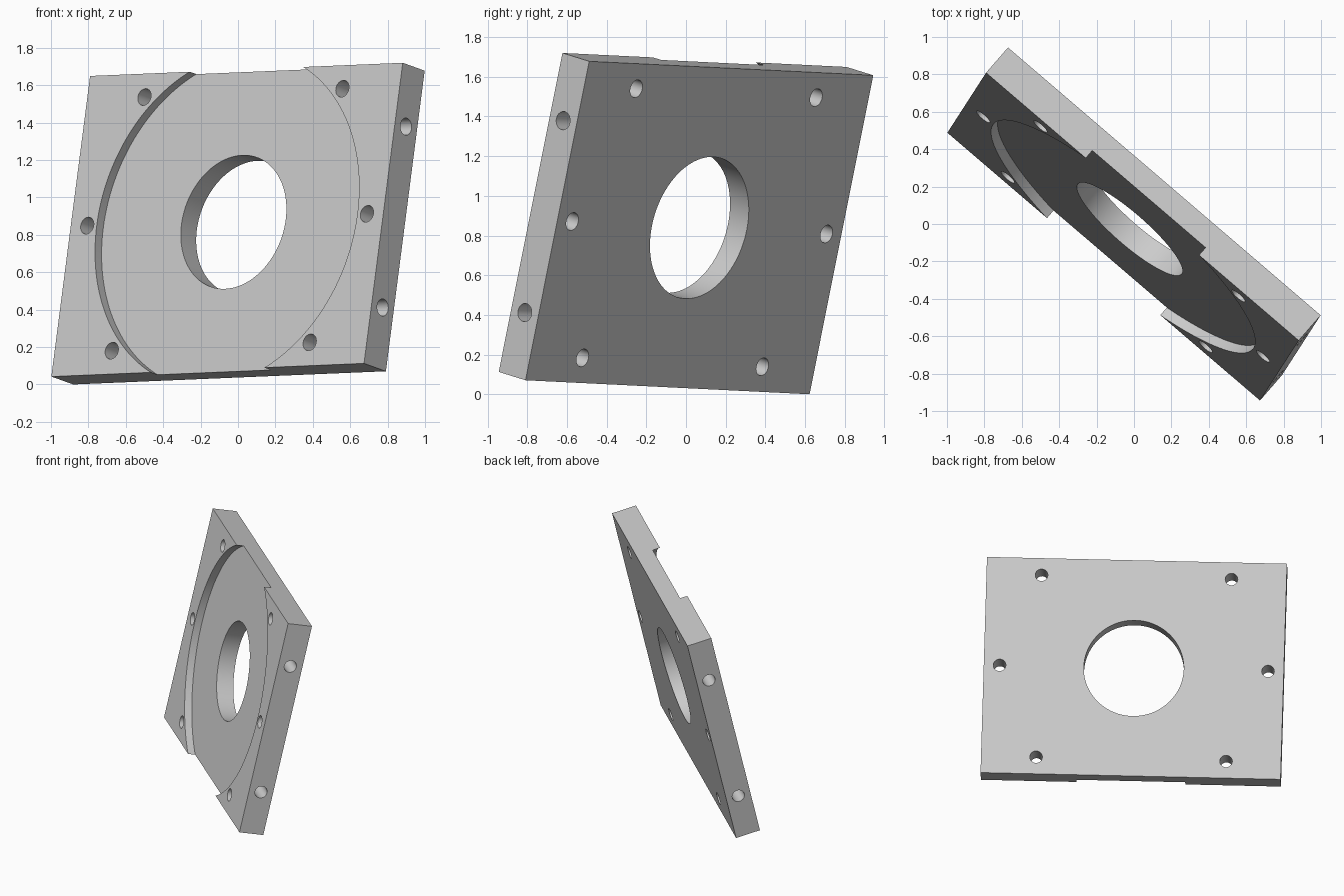
import bpy
import math
from mathutils import Matrix, Vector

default = bpy.data.objects.get("Cube")
if default:
    bpy.data.objects.remove(default, do_unlink=True)

# Overall sizes of the plate and its features
WIDTH, HEIGHT, THICK = 2.202, 1.652, 0.1835
RECESS_RADIUS, RECESS_DEPTH = 0.9175, 0.055
BORE_RADIUS, BOLT_RADIUS = 0.367, 0.046
BOLT_CIRCLE, BOLT_CORNER = 0.985, 0.697
END_HOLE_OFFSET, END_HOLE_DEPTH = 0.497, 0.22

# Plain grey metal
grey = bpy.data.materials.new("grey_metal")
grey.use_nodes = True
colour = (0.6, 0.6, 0.6, 1)
grey.diffuse_color = colour
grey.node_tree.nodes["Principled BSDF"].inputs["Base Color"].default_value = colour

# Plate, built flat with its front facing up
bpy.ops.mesh.primitive_cube_add(size=1)
plate = bpy.context.object
plate.name = "mounting_plate"
plate.scale = (WIDTH, HEIGHT, THICK)
bpy.ops.object.transform_apply(location=False, rotation=False, scale=True)
plate.data.materials.append(grey)


def drill(name, radius, depth, location, rotation=(0, 0, 0), sides=48):
    """Cut a round hole through the plate and discard the cutter."""
    bpy.ops.mesh.primitive_cylinder_add(vertices=sides, radius=radius, depth=depth,
                                        location=location, rotation=rotation)
    cutter = bpy.context.object
    cutter.name = name
    cutter.hide_render = True
    cutter.data.materials.append(grey)
    cut = plate.modifiers.new(name, 'BOOLEAN')
    cut.operation = 'DIFFERENCE'
    cut.solver = 'EXACT'
    cut.object = cutter
    bpy.context.view_layer.objects.active = plate
    bpy.ops.object.modifier_apply(modifier=name)
    bpy.data.objects.remove(cutter, do_unlink=True)


# Round recess in the front, open at the top and bottom edges
drill("recess_cutter", RECESS_RADIUS, 2 * RECESS_DEPTH, (0, 0, THICK / 2), sides=160)

# Central bore
drill("bore_cutter", BORE_RADIUS, 1, (0, 0, 0), sides=96)

for side in (-1, 1):
    # Three bolt holes on each side
    drill("bolt_cutter", BOLT_RADIUS, 1, (side * BOLT_CIRCLE, 0, 0))
    for level in (-1, 1):
        drill("bolt_cutter", BOLT_RADIUS, 1, (side * BOLT_CORNER, level * BOLT_CORNER, 0))
        # Blind holes in the end faces
        drill("end_hole_cutter", BOLT_RADIUS, 2 * END_HOLE_DEPTH,
              (side * WIDTH / 2, level * END_HOLE_OFFSET, 0), (0, math.pi / 2, 0))

# Smooth hole walls with sharp rims
bpy.ops.object.select_all(action='DESELECT')
plate.select_set(True)
bpy.context.view_layer.objects.active = plate
bpy.ops.object.shade_smooth_by_angle(angle=math.radians(30))

# Stand the plate up at its tilted angle
across = Vector((0.759, -0.650, 0.032)).normalized()
normal = across.cross(Vector((0.127, 0.193, 0.973))).normalized()
upward = normal.cross(across)
tilt = Matrix((across, upward, normal)).transposed().to_4x4()
plate.matrix_world = Matrix.Translation((0, 0, 0.86)) @ tilt
